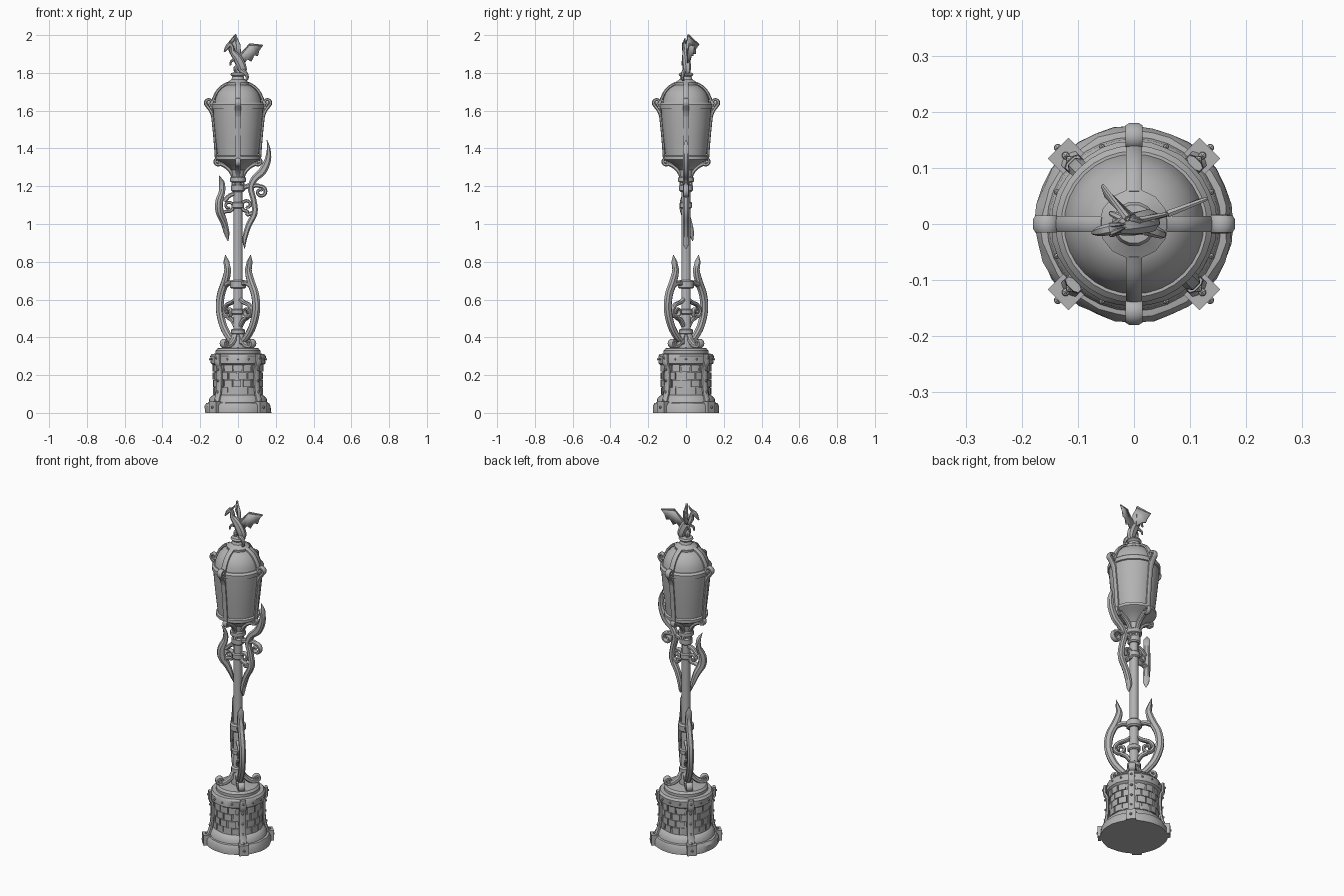
import bpy, bmesh, math, random
from math import sin, cos, pi, radians
from mathutils import Vector, Matrix

random.seed(4)
if "Cube" in bpy.data.objects:
    bpy.data.objects.remove(bpy.data.objects["Cube"])

iron = bpy.data.materials.new("grey_iron")
iron.use_nodes = True
iron.diffuse_color = (0.45, 0.45, 0.45, 1)
iron.node_tree.nodes["Principled BSDF"].inputs["Base Color"].default_value = iron.diffuse_color
AXES = [0, 90, 180, 270]
DIAGONALS = [45, 135, 225, 315]


def finish(name, bm, smooth=35):
    bmesh.ops.recalc_face_normals(bm, faces=bm.faces)
    mesh = bpy.data.meshes.new(name)
    bm.to_mesh(mesh)
    bm.free()
    ob = bpy.data.objects.new(name, mesh)
    bpy.context.collection.objects.link(ob)
    mesh.materials.append(iron)
    bpy.ops.object.select_all(action="DESELECT")
    ob.select_set(True)
    bpy.context.view_layer.objects.active = ob
    bpy.ops.object.shade_smooth_by_angle(angle=radians(smooth))
    return ob


def loft(bm, rings):
    """Skin closed rings of points and cap both ends."""
    rows = [[bm.verts.new(p) for p in ring] for ring in rings]
    n = len(rows[0])
    for a, b in zip(rows, rows[1:]):
        for i in range(n):
            bm.faces.new((a[i], a[(i + 1) % n], b[(i + 1) % n], b[i]))
    bm.faces.new(rows[0][::-1])
    bm.faces.new(rows[-1])


def lathe(name, profile, seg=32, jitter=0.0):
    bm = bmesh.new()
    rings = []
    for r, z in profile:
        rings.append([Vector((cos(t) * q, sin(t) * q, z)) for t, q in
                      ((2 * pi * i / seg, r - random.random() * jitter) for i in range(seg))])
    loft(bm, rings)
    return finish(name, bm)


def smooth_path(pts, steps=4):
    pts = [Vector(p) for p in pts]
    ext = [2 * pts[0] - pts[1]] + pts + [2 * pts[-1] - pts[-2]]
    out = []
    for a, b, c, d in zip(ext, ext[1:], ext[2:], ext[3:]):
        for k in range(steps):
            t = k / steps
            out.append(0.5 * (2 * b + (c - a) * t + (2 * a - 5 * b + 4 * c - d) * t * t
                              + (3 * b - a - 3 * c + d) * t ** 3))
    return out + [pts[-1]]


def sweep(name, pts, depth, angles=(0,), centre=(0, 0), taper=False):
    """Bevelled bar along (u, z, half width) points, set upright at each angle."""
    path = smooth_path(pts)
    bm = bmesh.new()
    for ang in angles:
        turn = Matrix.Translation((*centre, 0)) @ Matrix.Rotation(radians(ang), 4, "Z")
        rings = []
        for i, p in enumerate(path):
            t = path[min(i + 1, len(path) - 1)] - path[max(i - 1, 0)]
            t = Vector((t.x, t.y)).normalized()
            w = max(p.z, 0.0015)
            d = w * depth if taper else min(depth, w * 2)
            ring = []
            for s, e in ((1, .5), (.5, 1), (-.5, 1), (-1, .5), (-1, -.5), (-.5, -1), (.5, -1), (1, -.5)):
                ring.append(turn @ Vector((p.x - t.y * w * s, d * e, p.y + t.x * w * s)))
            rings.append(ring)
        loft(bm, rings)
    return finish(name, bm)


def curl(cx, cz, r, start, turns, w):
    """Spiral points winding inward."""
    n = max(6, int(abs(turns) * 10))
    return [(cx + cos(a) * q, cz + sin(a) * q, w * (1 - 0.3 * k)) for k, a, q in
            ((i / n, radians(start) + 2 * pi * turns * i / n, r * (1 - 0.75 * i / n)) for i in range(n + 1))]


def blocks(name, items, angles):
    """Boxes given as (radius, z, (depth, width, height)) copied round the axis."""
    bm = bmesh.new()
    for ang in angles:
        for r, z, size in items:
            m = Matrix.Rotation(radians(ang), 4, "Z") @ Matrix.Translation((r, 0, z)) @ Matrix.Diagonal((*size, 1))
            bmesh.ops.create_cube(bm, size=1, matrix=m)
    return finish(name, bm)


def rivets(name, spots, angles, size):
    bm = bmesh.new()
    for ang in angles:
        for r, z in spots:
            m = Matrix.Rotation(radians(ang), 4, "Z") @ Matrix.Translation((r, 0, z))
            bmesh.ops.create_icosphere(bm, subdivisions=1, radius=size, matrix=m)
    return finish(name, bm)


# Pedestal
lathe("pedestal_foot", [(.178, 0), (.178, .035), (.168, .052), (.15, .056)], 32, .006)
lathe("pedestal_step", [(.156, .05), (.152, .075), (.138, .09), (.13, .095)])
lathe("pedestal_drum", [(.13, .085), (.125, .15), (.124, .22), (.13, .265)])
lathe("pedestal_rim", [(.13, .25), (.147, .262), (.149, .3), (.14, .312), (.11, .315)], 32, .003)
lathe("pedestal_cap", [(.118, .305), (.118, .33), (.108, .342), (.05, .346)], 28)

# Staggered stone facing on the drum
bm = bmesh.new()
for row in range(4):
    z0 = .098 + row * .04
    for k in range(16):
        a0 = (k + .5 * (row % 2)) * pi / 8 + .02
        a1 = a0 + pi / 8 - .04 - random.random() * .05
        ro = .131 + random.random() * .004
        corners = []
        for z in (z0, z0 + .037):
            ring = []
            for r, a in ((.12, a0), (ro, a0), (ro + .001, (a0 + a1) / 2), (ro, a1), (.12, a1)):
                ring.append((r * cos(a), r * sin(a), z))
            corners.append(ring)
        loft(bm, corners)
finish("stone_facing", bm)

# Riveted straps on the diagonals
blocks("strap_feet", [(.169, .03, (.044, .052, .06))], DIAGONALS)
sweep("corner_straps", [(.165, .05, .009), (.152, .08, .009), (.143, .12, .009), (.139, .18, .009),
                        (.141, .24, .009), (.153, .265, .009), (.153, .312, .008)], .023, DIAGONALS)
rivets("strap_rivets", [(.153, .11), (.149, .17), (.151, .23), (.192, .03), (.162, .29), (.172, .063)],
       DIAGONALS, .008)
rivets("rim_rivets", [(.149, .284)], [22.5 * k for k in range(16)], .006)

# Foot scrolls and pole
sweep("foot_scrolls", [(.02, .42, .012), (.035, .385, .013), (.065, .358, .013), (.09, .352, .012)]
      + curl(.098, .37, .018, -60, 1.1, .01), .018, DIAGONALS)
lathe("pole", [(.036, .34), (.034, .40), (.025, .43), (.025, .9), (.022, 1.26)], 12)
for name, z, r, h in (("foot_collar", .43, .037, .03), ("lower_collar", .535, .035, .03),
                      ("middle_collar", .68, .042, .045), ("bracket_collar", 1.1, .032, .035),
                      ("neck_collar", 1.19, .036, .04), ("top_collar", 1.235, .042, .03)):
    lathe(name, [(r * .8, z - h / 2), (r, z - h / 3), (r, z + h / 3), (r * .8, z + h / 2)], 12)

# Flame scrolls beside the lower pole
SIDES = (-45, 135)
sweep("lower_flames", [(.025, .37, .012), (.065, .4, .017), (.11, .46, .019), (.136, .545, .021),
                       (.128, .625, .021), (.098, .69, .02), (.078, .75, .017), (.085, .79, .011),
                       (.094, .835, .001)], .017, SIDES)
sweep("lower_flame_links", [(.02, .68, .012), (.06, .688, .012), (.1, .675, .014)], .014, SIDES)
sweep("lower_curls", [(.02, .6, .009), (.045, .585, .01), (.075, .575, .01)]
      + curl(.072, .535, .034, 60, -1.3, .01), .014, SIDES)
sweep("lower_curl_roots", [(.02, .46, .01), (.04, .49, .011), (.07, .505, .01)], .014, SIDES)

# Upper flames
sweep("right_flame", [(.035, .87, .002), (.035, .92, .012), (.055, .99, .015), (.088, 1.06, .016),
                      (.082, 1.13, .015), (.068, 1.19, .016), (.088, 1.24, .018), (.13, 1.28, .021),
                      (.158, 1.34, .017), (.162, 1.4, .009), (.153, 1.445, .001)], .017)
sweep("right_flame_curl", [(.075, 1.2, .011), (.1, 1.205, .011)] + curl(.12, 1.17, .031, 100, -1.2, .01), .014)
sweep("right_inner_curl", [(.08, 1.06, .012), (.05, 1.05, .01)] + curl(.048, 1.1, .034, -90, -1.1, .01), .014)
sweep("right_bracket", [(.02, 1.19, .012), (.05, 1.2, .013), (.08, 1.21, .014)], .014)
sweep("left_flame", [(-.016, 1.255, .001), (.004, 1.215, .01), (.004, 1.17, .014), (-.016, 1.12, .02),
                     (-.014, 1.07, .022), (.014, 1.02, .018), (.034, .97, .012), (.05, .91, .001)],
      .017, (45,), (-.088, 0))
sweep("left_bracket", [(-.02, 1.16, .01), (-.045, 1.15, .011), (-.075, 1.12, .012)], .014)
sweep("left_curl", [(-.08, 1.06, .01)] + curl(-.05, 1.095, .03, -110, 1.2, .009), .014)

# Lantern cup, glass, bands and dome
sweep("lantern_braces", [(.024, 1.2, .01), (.028, 1.255, .01), (.052, 1.295, .011), (.09, 1.318, .011)]
      + curl(.105, 1.333, .02, -100, 1.2, .009), .013, AXES)
lathe("lantern_bottom", [(.03, 1.25), (.036, 1.285), (.08, 1.325), (.108, 1.335), (.118, 1.342), (.118, 1.358),
                         (.108, 1.364)])
lathe("lantern_glass", [(.108, 1.355), (.12, 1.46), (.129, 1.55), (.133, 1.615)])
lathe("lantern_band", [(.125, 1.605), (.139, 1.61), (.14, 1.632), (.13, 1.642), (.11, 1.642)])
lathe("lantern_dome", [(.126, 1.635), (.12, 1.665), (.107, 1.695), (.085, 1.72), (.055, 1.738)])
sweep("side_ribs", [(.115, 1.34, .007), (.123, 1.45, .007), (.132, 1.54, .007), (.139, 1.61, .008)], .013, AXES)
sweep("dome_ribs", [(.142, 1.62, .009), (.13, 1.66, .008), (.114, 1.695, .008), (.09, 1.724, .008),
                    (.055, 1.745, .008)], .014, AXES)
sweep("rib_curls", [(.135, 1.57, .007), (.145, 1.6, .009)] + curl(.153, 1.643, .021, -60, 1.15, .009), .015, AXES)
lathe("dome_collar", [(.06, 1.728), (.062, 1.748), (.05, 1.755), (.035, 1.765), (.03, 1.78), (.04, 1.79),
                      (.035, 1.8), (.01, 1.803)], 14)

# Winged beast finial
sweep("beast_body", [(.02, 1.79, .012), (.024, 1.815, .022), (.012, 1.85, .024), (-.008, 1.885, .021),
                     (-.03, 1.91, .014), (-.033, 1.935, .011), (-.045, 1.95, .012), (-.06, 1.935, .01),
                     (-.074, 1.912, .004)], .85, (12,), taper=True)
sweep("beast_tail", [(.02, 1.81, .014), (.045, 1.795, .01), (.052, 1.77, .007), (.035, 1.755, .005),
                     (.06, 1.74, .002)], .9, (-20,), taper=True)
sweep("beast_legs", [(.015, 1.84, .013), (-.012, 1.825, .012), (-.014, 1.8, .007), (-.035, 1.792, .006)],
      .9, (25, -25), taper=True)
sweep("beast_arms", [(-.015, 1.875, .008), (-.04, 1.86, .006), (-.045, 1.84, .004)], .9, (25, -25), taper=True)
sweep("beast_horns", [(-.042, 1.955, .005), (-.028, 1.966, .004), (-.016, 1.985, .001)], .9, (22, 2), taper=True)


def wing(name, outline, spine):
    bm = bmesh.new()
    verts = [bm.verts.new(p) for p in outline]
    for a, b in zip(verts[1:], verts[2:]):
        bm.faces.new((verts[0], a, b))
    ob = finish(name, bm)
    mod = ob.modifiers.new("thickness", "SOLIDIFY")
    mod.thickness, mod.offset = .007, 0
    bm = bmesh.new()
    for a, b in zip(spine, spine[1:]):
        a, b = Vector(a), Vector(b)
        m = Matrix.Translation((a + b) / 2) @ (b - a).to_track_quat("Z", "Y").to_matrix().to_4x4()
        bmesh.ops.create_cone(bm, segments=6, radius1=.007, radius2=.004, depth=(b - a).length,
                              cap_ends=True, matrix=m)
    finish(name + "_arm", bm)


root, wrist, tip = (.0, .005, 1.88), (.06, .018, 1.95), (.13, .045, 1.945)
wing("left_wing", [wrist, tip, (.112, .04, 1.918), (.105, .036, 1.89), (.085, .028, 1.892), (.07, .02, 1.86),
                   (.05, .014, 1.872), (.03, .008, 1.845), root], [root, wrist, tip])
root, wrist, tip = (.0, .012, 1.875), (-.012, .01, 2.0), (-.056, .068, 1.95)
wing("right_wing", [wrist, tip, (-.05, .05, 1.925), (-.04, .05, 1.9), (-.025, .035, 1.9), root,
                    (.015, .005, 1.9), (.012, .004, 1.95)], [root, wrist, tip])
